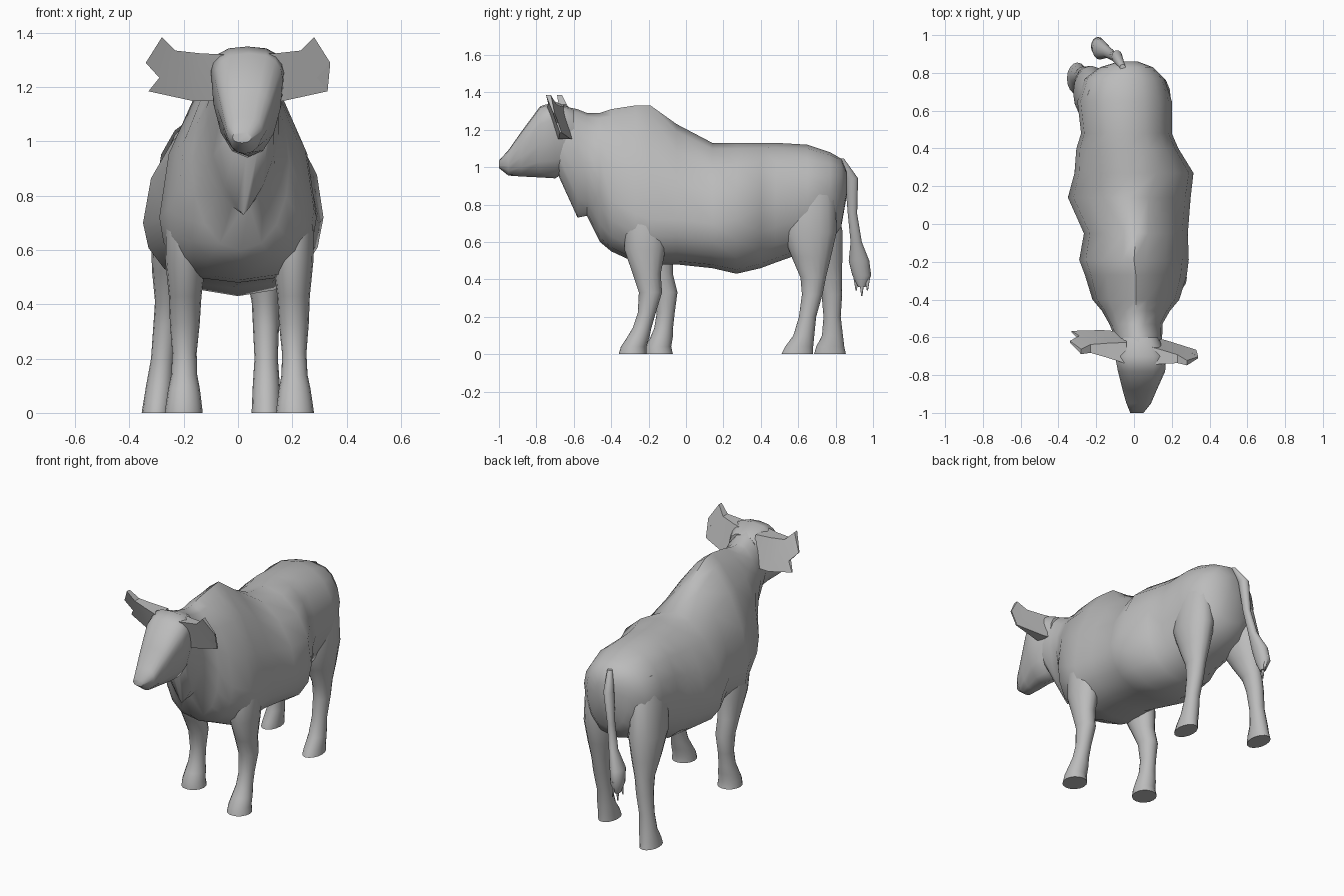
import bpy
import bmesh
from math import sin, cos, pi, radians, copysign

default_cube = bpy.data.objects.get("Cube")
if default_cube:
    bpy.data.objects.remove(default_cube, do_unlink=True)

SIDES = 16

# Single flat hide colour
hide = bpy.data.materials.new("grey_hide")
hide.use_nodes = True
hide_colour = (0.5, 0.5, 0.5, 1)
hide.diffuse_color = hide_colour
hide.node_tree.nodes["Principled BSDF"].inputs["Base Color"].default_value = hide_colour


def finish(name, bm, angle=50):
    """Turn a bmesh into a smooth-shaded object with the hide material."""
    bmesh.ops.recalc_face_normals(bm, faces=bm.faces[:])
    mesh = bpy.data.meshes.new(name)
    bm.to_mesh(mesh)
    bm.free()
    mesh.materials.append(hide)
    obj = bpy.data.objects.new(name, mesh)
    bpy.context.collection.objects.link(obj)
    bpy.ops.object.select_all(action="DESELECT")
    obj.select_set(True)
    bpy.context.view_layer.objects.active = obj
    bpy.ops.object.shade_smooth_by_angle(angle=radians(angle))


def loft(name, sections):
    """Skin a list of closed point rings and cap both ends."""
    bm = bmesh.new()
    rings = [[bm.verts.new(point) for point in section] for section in sections]
    for first, second in zip(rings, rings[1:]):
        for i in range(len(first)):
            j = (i + 1) % len(first)
            bm.faces.new((first[i], first[j], second[j], second[i]))
    bm.faces.new(rings[0])
    bm.faces.new(rings[-1])
    finish(name, bm)


def upright_ring(y, centre, half_width, bottom, widest, top, upper_power, lower_power):
    """Upright ring whose powers pinch the shape towards its top and bottom."""
    points = []
    for i in range(SIDES):
        angle = 2 * pi * i / SIDES
        s, c = sin(angle), cos(angle)
        power = upper_power if c > 0 else lower_power
        height = top - widest if c > 0 else widest - bottom
        x = centre + half_width * copysign(abs(s) ** power, s)
        points.append((x, y, widest + height * c))
    return points


def flat_ring(x, y, z, radius_x, radius_y):
    """Level elliptical ring for limbs and tail."""
    angles = [2 * pi * i / SIDES for i in range(SIDES)]
    return [(x + radius_x * cos(a), y + radius_y * sin(a), z) for a in angles]


# Torso with neck, hump and rump: y, centre, half width, bottom, widest, top, powers
torso = [
    (-.68, .03, .11, .95, 1.14, 1.33, .8, 1),
    (-.58, .02, .13, .73, 1.08, 1.31, 1, 1.8),
    (-.53, .01, .14, .74, 1.02, 1.29, 1.1, 1.5),
    (-.46, .01, .18, .6, .92, 1.29, 1.2, .9),
    (-.4, .01, .23, .55, .82, 1.31, 1.4, .7),
    (-.27, .01, .27, .49, .75, 1.33, 1.6, .7),
    (-.19, 0, .29, .48, .72, 1.33, 1.6, .7),
    (-.05, .01, .275, .48, .72, 1.23, 1.5, .8),
    (.14, -.025, .325, .46, .7, 1.13, 1.2, .8),
    (.27, 0, .315, .43, .72, 1.13, 1, .9),
    (.4, -.035, .27, .46, .77, 1.13, .9, .8),
    (.48, -.04, .24, .49, .8, 1.13, .9, .8),
    (.65, -.05, .25, .55, .85, 1.12, .9, .8),
    (.77, -.05, .21, .6, .88, 1.08, .9, .8),
    (.83, -.04, .14, .68, .9, 1.045, .9, .8),
    (.86, -.03, .05, .85, .9, .97, 1, 1),
]
loft("torso", [upright_ring(*row) for row in torso])

# Wedge-shaped head with a broad brow tapering to the muzzle
head = [
    (-.6, .03, .1, 1, 1.2, 1.31),
    (-.7, .035, .135, .94, 1.26, 1.35),
    (-.78, .04, .125, .945, 1.23, 1.325),
    (-.88, .03, .09, .95, 1.12, 1.19),
    (-.95, .025, .065, .955, 1.04, 1.09),
    (-1, .015, .035, .995, 1.015, 1.035),
]
loft("head", [upright_ring(*row, .7, .9) for row in head])

# Horn and ear outline, thick at the skull and thin at the tips
horn_ear = [(.04, 1.32), (.14, 1.325), (.23, 1.335), (.28, 1.385), (.34, 1.29),
            (.29, 1.235), (.33, 1.185), (.17, 1.15), (.04, 1.15)]


def make_horn_ear(name, side, horn_y, ear_y):
    """Mirrored horn and ear, leaning from the horn tip back to the ear tip."""
    bm = bmesh.new()
    layers = []
    for face_side in (-1, 1):
        layer = []
        for x, z in horn_ear:
            reach = min(1, x / .33)
            tip_y = horn_y + (ear_y - horn_y) * (1.385 - z) / .2
            root_y = -.69 + (1.32 - z) * .3
            y = root_y + (tip_y - root_y) * reach
            thickness = .06 * (1 - reach) + .004
            layer.append(bm.verts.new((side * x, y + face_side * thickness, z)))
        layers.append(layer)
    front, back = layers
    caps = [bm.faces.new(front), bm.faces.new(back)]
    for i in range(len(front)):
        j = (i + 1) % len(front)
        bm.faces.new((front[i], front[j], back[j], back[i]))
    bmesh.ops.triangulate(bm, faces=caps)
    finish(name, bm, 30)


make_horn_ear("left_horn_and_ear", 1, -.74, -.67)
make_horn_ear("right_horn_and_ear", -1, -.67, -.57)

# Leg shapes: y, z, radius across, radius along
front_leg = [(-.2, .92, .03, .06), (-.21, .75, .08, .12), (-.22, .56, .075, .11),
             (-.21, .43, .06, .075), (-.19, .33, .055, .062), (-.21, .22, .045, .048),
             (-.235, .14, .048, .05), (-.255, .09, .058, .06), (-.28, .04, .065, .068),
             (-.285, 0, .07, .075)]
hind_leg = [(.65, 1, .04, .08), (.66, .85, .085, .14), (.66, .65, .095, .145),
            (.67, .52, .075, .105), (.68, .41, .052, .068), (.675, .32, .048, .055),
            (.65, .2, .043, .046), (.63, .1, .05, .056), (.605, .04, .053, .075),
            (.595, 0, .055, .085)]


def make_leg(name, shape, top_x, foot_x, stride):
    """Place a leg shape, sliding its foot back by the stride."""
    rings = []
    for y, z, across, along in shape:
        drop = max(0, 1 - z / .8)
        x = top_x + (foot_x - top_x) * drop
        rings.append(flat_ring(x, y + stride * drop, z, across, along))
    loft(name, rings)


make_leg("front_left_leg", front_leg, .2, .21, 0)
make_leg("front_right_leg", front_leg, -.19, -.2, .14)
make_leg("hind_left_leg", hind_leg, .1, .105, 0)
make_leg("hind_right_leg", hind_leg, -.21, -.3, .175)

# Tail with a ragged tuft
tail = [(-.06, .83, 1.045, .015, .015), (-.09, .885, .94, .028, .035),
        (-.11, .89, .75, .022, .025), (-.14, .91, .6, .025, .03),
        (-.18, .925, .5, .04, .055), (-.19, .94, .42, .038, .05),
        (-.19, .94, .36, .015, .02)]
loft("tail", [flat_ring(*row) for row in tail])
for index, shift in enumerate((-.03, 0, .03)):
    strand = [(-.19, .94 + shift, .44, .015, .02),
              (-.19 + shift / 2, .94 + shift, .31 + abs(shift), .003, .003)]
    loft(f"tail_strand_{index + 1}", [flat_ring(*row) for row in strand])
